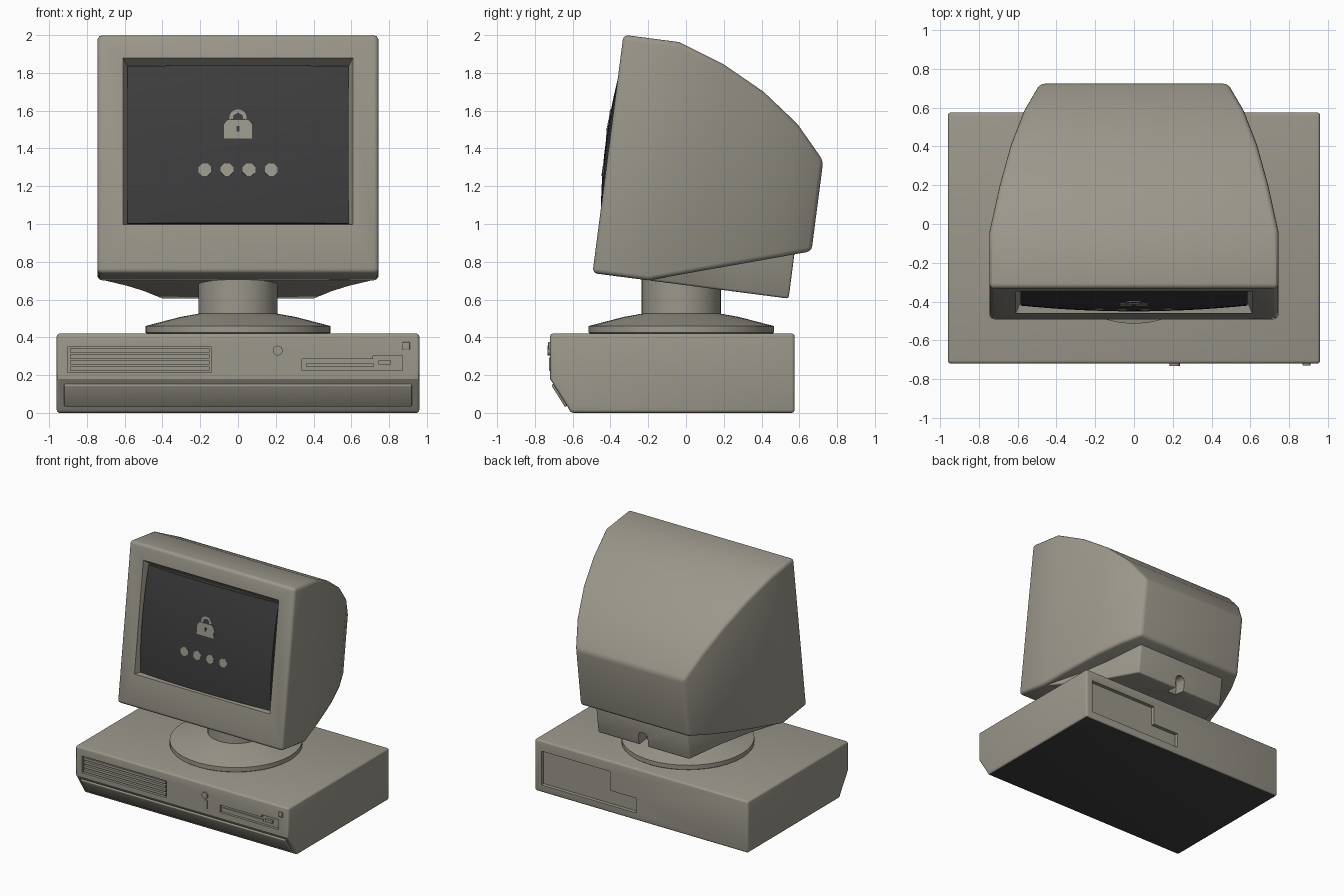
import bpy, bmesh, math
from mathutils import Matrix, Vector

cube = bpy.data.objects.get("Cube")
if cube:
    bpy.data.objects.remove(cube, do_unlink=True)


def material(name, rgb):
    m = bpy.data.materials.new(name)
    m.use_nodes = True
    m.diffuse_color = (*rgb, 1)
    m.node_tree.nodes["Principled BSDF"].inputs["Base Color"].default_value = (*rgb, 1)
    return m


CASE = material("warm grey plastic", (0.33, 0.31, 0.26))
DARK = material("dark grey", (0.047, 0.047, 0.048))
# The monitor is built upright, then leaned back about its lower front edge
TILT = Matrix.Translation((0, -0.495, 0.74)) @ Matrix.Rotation(math.radians(-7.4), 4, 'X')
FLAT = Matrix.Identity(4)


def activate(obj):
    bpy.ops.object.select_all(action='DESELECT')
    obj.select_set(True)
    bpy.context.view_layer.objects.active = obj


def finish(name, bm, mat, frame=FLAT, bevel=0.0):
    bmesh.ops.recalc_face_normals(bm, faces=bm.faces)
    bm.transform(frame)
    mesh = bpy.data.meshes.new(name)
    bm.to_mesh(mesh)
    bm.free()
    mesh.materials.append(mat)
    obj = bpy.data.objects.new(name, mesh)
    bpy.context.collection.objects.link(obj)
    activate(obj)
    if bevel:
        mod = obj.modifiers.new("Bevel", 'BEVEL')
        mod.width, mod.segments, mod.limit_method = bevel, 3, 'ANGLE'
        mod.angle_limit = math.radians(35)
        bpy.ops.object.modifier_apply(modifier=mod.name)
    bpy.ops.object.shade_smooth_by_angle(angle=math.radians(30))
    return obj


def loft(sections):
    """Closed solid through matching rings of points."""
    bm = bmesh.new()
    rings = [[bm.verts.new(p) for p in s] for s in sections]
    n = len(rings[0])
    for a, b in zip(rings, rings[1:]):
        for i in range(n):
            j = (i + 1) % n
            bm.faces.new((a[i], a[j], b[j], b[i]))
    bm.faces.new(rings[0])
    bm.faces.new(rings[-1])
    return bm


def prism(name, pts, axis, lo, hi, mat=CASE, frame=FLAT, bevel=0.0):
    def place(p, d):
        return {'X': (d, *p), 'Y': (p[0], d, p[1]), 'Z': (*p, d)}[axis]
    return finish(name, loft([[place(p, d) for p in pts] for d in (lo, hi)]), mat, frame, bevel)


def rect(x0, x1, z0, z1):
    return [(x0, z0), (x1, z0), (x1, z1), (x0, z1)]


def arc(cx, cz, r, start=0, end=360, steps=16):
    return [(cx + r * math.cos(math.radians(start + (end - start) * i / steps)),
             cz + r * math.sin(math.radians(start + (end - start) * i / steps)))
            for i in range(steps + (abs(end - start) < 360))]


def cut(obj, cutter):
    mod = obj.modifiers.new("Cut", 'BOOLEAN')
    mod.object, mod.solver = cutter, 'EXACT'
    activate(obj)
    bpy.ops.object.modifier_apply(modifier=mod.name)
    bpy.data.objects.remove(cutter, do_unlink=True)
    bpy.ops.object.shade_smooth_by_angle(angle=math.radians(30))


# Computer case with sloped lower front and dark underside
FRONT, BACK = -0.72, 0.575
case = prism("computer_case", [(FRONT, 0.42), (FRONT, 0.18), (-0.625, 0.03), (-0.61, 0),
                               (BACK, 0), (BACK, 0.42)], 'X', -0.96, 0.96, bevel=0.016)
case.data.materials.append(DARK)
for p in case.data.polygons:
    if p.normal.z < -0.9:
        p.material_index = 1

# Vent, disk slot and rear connector recesses
slot = [(0.34, 0.225), (0.87, 0.225), (0.87, 0.305), (0.715, 0.305), (0.715, 0.285), (0.34, 0.285)]
rear = [(0.9, 0.06), (0.045, 0.06), (0.045, 0.18), (0.28, 0.18), (0.28, 0.335), (0.9, 0.335)]
cut(case, prism("vent_cutter", rect(-0.9, -0.14, 0.215, 0.35), 'Y', FRONT - 0.1, FRONT + 0.03))
cut(case, prism("slot_cutter", slot, 'Y', FRONT - 0.1, FRONT + 0.02))
cut(case, prism("rear_cutter", rear, 'Y', BACK - 0.03, BACK + 0.1))

for i in range(4):
    z = 0.225 + 0.032 * i
    prism(f"vent_slat_{i + 1}", rect(-0.89, -0.15, z, z + 0.02), 'Y', FRONT + 0.004, FRONT + 0.035)

# Front panel details
prism("disk_slot_bar", rect(0.36, 0.72, 0.245, 0.262), 'Y', FRONT + 0.012, FRONT + 0.03)
prism("disk_eject_button", rect(0.745, 0.81, 0.255, 0.278), 'Y', FRONT + 0.002, FRONT + 0.03)
prism("power_button", rect(0.87, 0.91, 0.335, 0.375), 'Y', FRONT - 0.01, FRONT + 0.01, bevel=0.004)
prism("key_lock", arc(0.21, 0.33, 0.026), 'Y', FRONT - 0.012, FRONT + 0.01)
prism("key_lock_tab", rect(0.194, 0.228, 0.222, 0.292), 'Y', FRONT - 0.004, FRONT + 0.01)

# Raised strip on the sloped lower front
top, low = Vector((-0.703, 0.153)), Vector((-0.63, 0.037))
out = Vector((low.y - top.y, top.x - low.x)).normalized() * 0.012
prism("lower_front_strip", [top + out, low + out, low - out, top - out], 'X', -0.92, 0.92, bevel=0.008)

# Swivel stand turned around its axis
profile = [(0.47, 0.41), (0.49, 0.425), (0.49, 0.46), (0.305, 0.508), (0.21, 0.525), (0.21, 0.72)]
stand = [[(r * math.cos(math.tau * i / 40), r * math.sin(math.tau * i / 40) - 0.025, z)
          for i in range(40)] for r, z in profile]
finish("swivel_stand", loft(stand), CASE)

# Monitor shell: depth, half width, bottom and top of each section
shell = [(0, 0.745, 0, 1.272), (0.297, 0.745, 0, 1.272), (0.547, 0.693, 0.079, 1.185),
         (0.774, 0.635, 0.15, 1.069), (0.974, 0.565, 0.213, 0.923), (1.135, 0.485, 0.264, 0.747)]
body = finish("monitor_shell", loft([[(-w, d, b), (w, d, b), (w, d, t), (-w, d, t)]
                                     for d, w, b, t in shell]), CASE, TILT, 0.025)
opening = [[(x, d, z) for x, z in rect(-w, w, b, t)]
           for d, w, b, t in ((-0.02, 0.617, 0.255, 1.162), (0.06, 0.585, 0.27, 1.112))]
cut(body, finish("screen_cutter", loft(opening), CASE, TILT))

# Tapered foot under the monitor with a cable notch
half = [(0.72, 0.3), (0.59, 0.54), (0.5, 0.76), (0.41, 1.047)]
foot = prism("monitor_foot", half + [(-x, y) for x, y in reversed(half)], 'Z', 0, 0.245,
             frame=TILT, bevel=0.012)
notch = arc(0, 0.075, 0.042, 0, 180, 10) + [(-0.042, -0.1), (0.042, -0.1)]
cut(foot, prism("notch_cutter", notch, 'Y', 0.95, 1.2, frame=TILT))

# Bulging screen glass
MID, HW, HH = 0.69, 0.585, 0.42


def glass(x, z):
    return -0.02 + 0.03 * ((x / HW) ** 2 + ((z - MID) / HH) ** 2)


bm = bmesh.new()
bmesh.ops.create_grid(bm, x_segments=16, y_segments=16, size=1)
for v in bm.verts:
    x, z = v.co.x * HW, MID + v.co.y * HH
    v.co = (x, glass(x, z), z)
rim = bmesh.ops.extrude_edge_only(bm, edges=[e for e in bm.edges if e.is_boundary])
for v in rim["geom"]:
    if isinstance(v, bmesh.types.BMVert):
        v.co.y = 0.065
finish("screen_glass", bm, DARK, TILT)


# Padlock and dots shown on the screen
def plate(name, pts, z, x=0, lift=0.003, mat=CASE):
    d = glass(x, z)
    prism(name, pts, 'Y', d - lift, d + 0.003, mat, TILT)


plate("padlock_body", [(-0.075, 0.717), (0.075, 0.717), (0.075, 0.79), (0.055, 0.815),
                       (-0.055, 0.815), (-0.075, 0.79)], 0.76)
plate("padlock_shackle", arc(0, 0.825, 0.046, -10, 190) + arc(0, 0.825, 0.026, 190, -10), 0.82)
plate("padlock_keyhole", rect(-0.007, 0.007, 0.752, 0.782), 0.76, lift=0.005, mat=DARK)
for i in range(4):
    x = -0.175 + 0.1167 * i
    plate(f"screen_dot_{i + 1}", arc(x, 0.55, 0.036, 22.5, 382.5, 8), 0.55, x)
